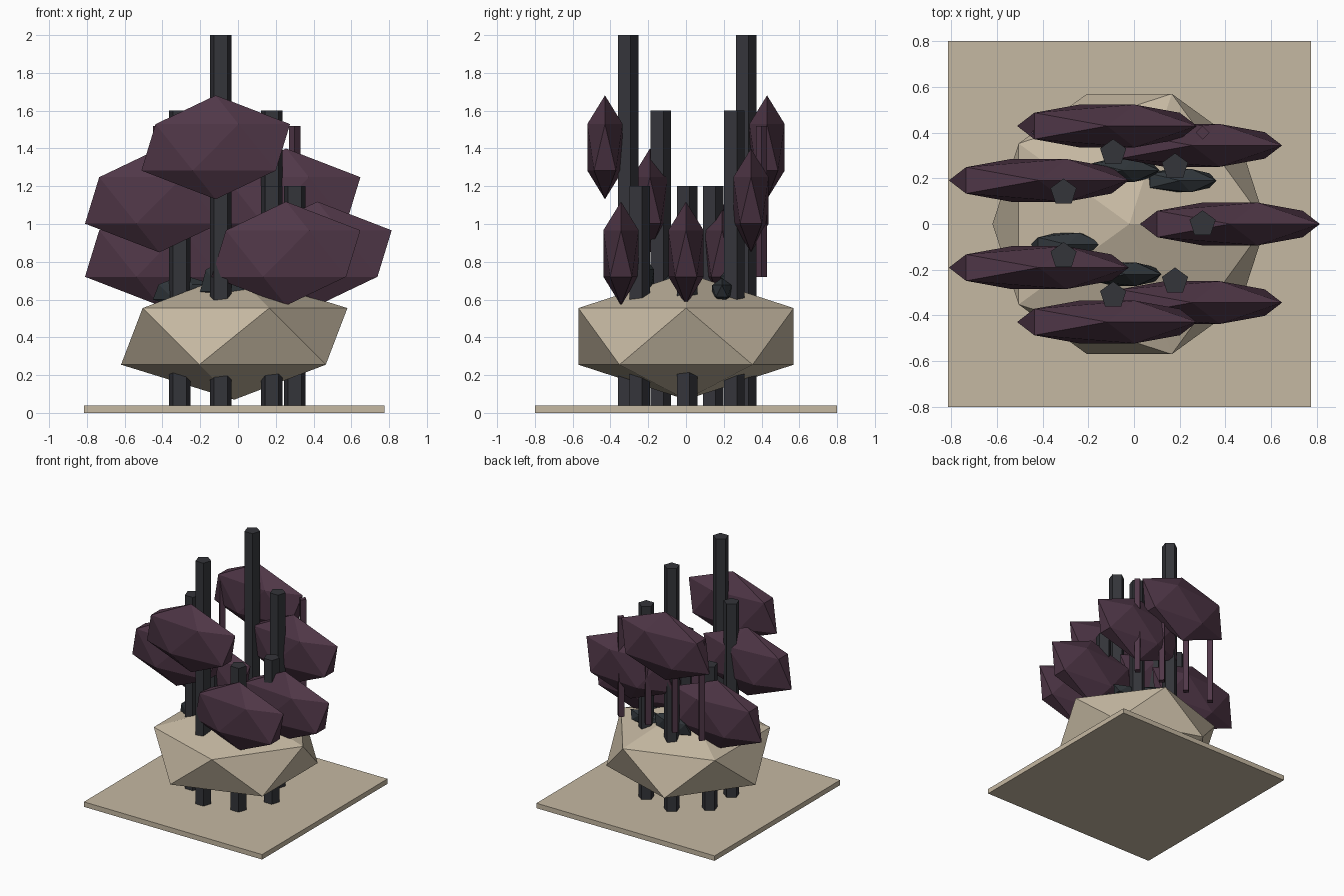
import bpy
import math

if "Cube" in bpy.data.objects:
    bpy.data.objects.remove(bpy.data.objects["Cube"])


def material(name, rgb):
    m = bpy.data.materials.new(name)
    m.diffuse_color = (*rgb, 1)
    m.use_nodes = True
    m.node_tree.nodes["Principled BSDF"].inputs["Base Color"].default_value = m.diffuse_color
    return m


SAND = material("sand", (0.56, 0.48, 0.36))
CHARCOAL = material("charcoal", (0.034, 0.035, 0.042))
SLATE = material("slate", (0.030, 0.037, 0.043))
PLUM = material("plum", (0.080, 0.038, 0.064))
CX = -0.02  # centre of the ring layout


def finish(name, mat):
    ob = bpy.context.object
    ob.name = name
    ob.data.materials.append(mat)
    return ob


def gem(name, loc, size, mat):
    bpy.ops.mesh.primitive_ico_sphere_add(subdivisions=1, radius=1, location=loc)
    bpy.context.object.scale = size
    return finish(name, mat)


def prism(name, sides, r, x, y, z0, z1, mat):
    bpy.ops.mesh.primitive_cylinder_add(vertices=sides, radius=r, depth=z1 - z0,
                                        location=(x, y, (z0 + z1) / 2))
    return finish(name, mat)


# ground plate
bpy.ops.mesh.primitive_cube_add(size=1, location=(-0.02, 0, 0.02))
bpy.context.object.scale = (1.59, 1.6, 0.04)
finish("ground_plate", SAND)

# large faceted boulder
gem("boulder", (CX, 0, 0.405), (0.67, 0.67, 0.335), SAND)

# ring of seven pillars, each with a flat faceted canopy
for k in range(7):
    a = math.tau * k / 7
    c, s = math.cos(a), math.sin(a)
    h = 1.2 + 0.4 * (k % 3)
    prism(f"pillar_{k}", 5, 0.06, CX + 0.32 * c, 0.32 * s, 0.01, h, CHARCOAL)
    gem(f"canopy_{k}", (CX + 0.44 * c, 0.44 * s, 0.703 * h),
        (0.44, 0.11, 0.275), PLUM)

# row of thin hanging strands at the back
for i in range(4):
    prism(f"strand_{i}", 4, 0.03, -0.42 + 0.24 * i, 0.40, 0.72, 1.52, PLUM)

# small dark stones on top of the boulder
for i, (x, y, z, rz) in enumerate([(0.20, 0.19, 0.645, 0.07), (-0.05, 0.235, 0.68, 0.10),
                                   (-0.29, -0.09, 0.64, 0.09), (-0.04, -0.22, 0.70, 0.13)]):
    gem(f"stone_{i}", (x, y, z), (0.18, 0.06, rz), SLATE)
